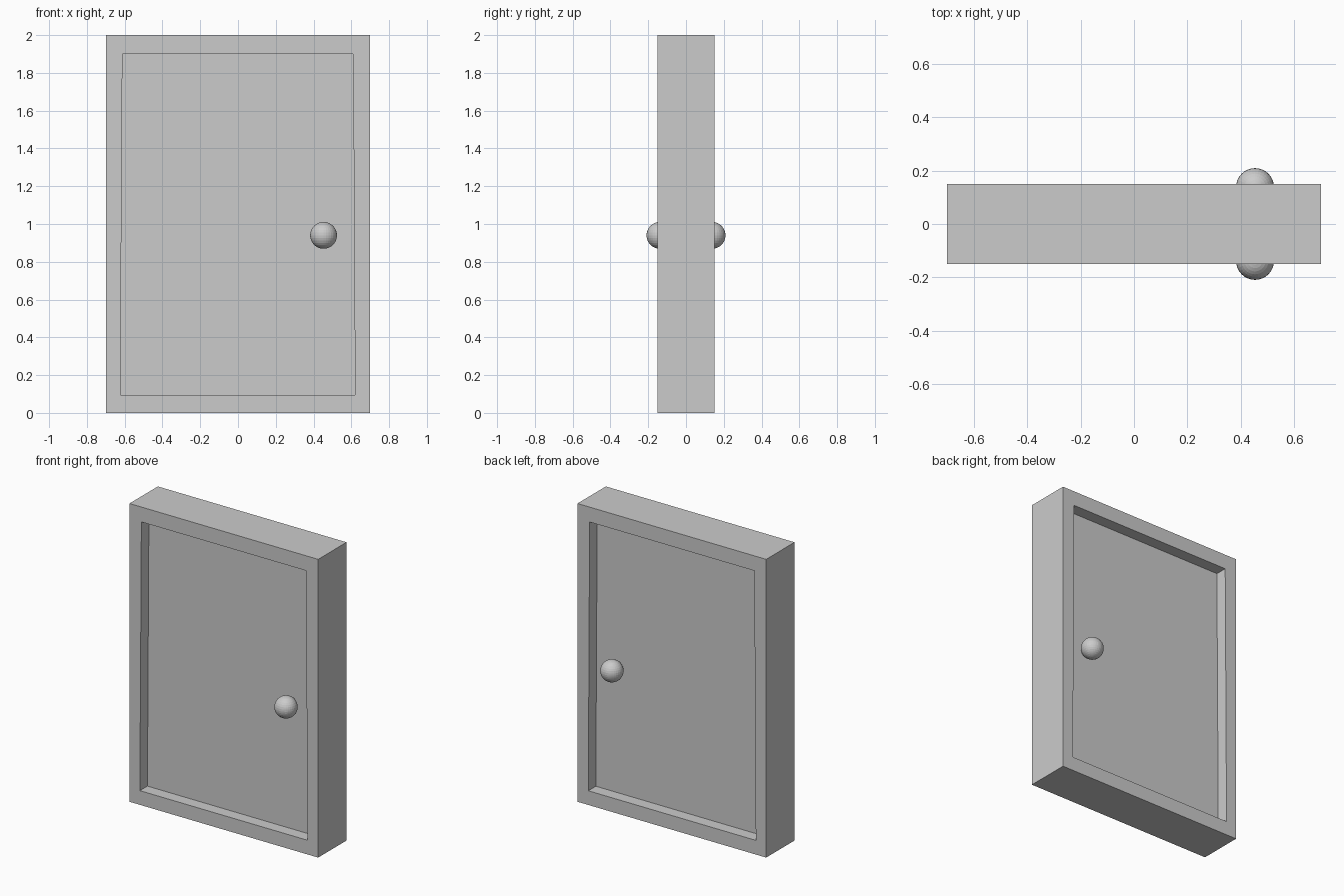
import bpy, bmesh

if "Cube" in bpy.data.objects:
    bpy.data.objects.remove(bpy.data.objects["Cube"])

FRONT = 0.15   # half depth of the frame
PANEL = 0.07   # half depth of the recessed door panel
OUTER = [(-0.7, 0), (0.7, 0), (0.7, 2), (-0.7, 2)]
INNER = [(-0.623, 0.095), (0.62, 0.095), (0.61, 1.9), (-0.612, 1.9)]


def finish(name, bm):
    bmesh.ops.recalc_face_normals(bm, faces=bm.faces)
    mesh = bpy.data.meshes.new(name)
    bm.to_mesh(mesh)
    bm.free()
    obj = bpy.data.objects.new(name, mesh)
    bpy.context.collection.objects.link(obj)
    return obj


def ring(bm, points, y):
    return [bm.verts.new((x, y, z)) for x, z in points]


def bridge(bm, a, b):
    for i in range(len(a)):
        j = (i + 1) % len(a)
        bm.faces.new((a[i], a[j], b[j], b[i]))


# Door and frame as one solid: rings run from front panel to back panel
bm = bmesh.new()
rings = [ring(bm, INNER, -PANEL), ring(bm, INNER, -FRONT),
         ring(bm, OUTER, -FRONT), ring(bm, OUTER, FRONT),
         ring(bm, INNER, FRONT), ring(bm, INNER, PANEL)]
for a, b in zip(rings, rings[1:]):
    bridge(bm, a, b)
bm.faces.new(rings[0])
bm.faces.new(rings[-1])
finish("framed_door", bm)

# Round knobs on both sides
for name, side in (("front_knob", -1), ("back_knob", 1)):
    bm = bmesh.new()
    bmesh.ops.create_uvsphere(bm, u_segments=32, v_segments=16, radius=0.071)
    knob = finish(name, bm)
    knob.location = (0.453, side * 0.138, 0.94)
